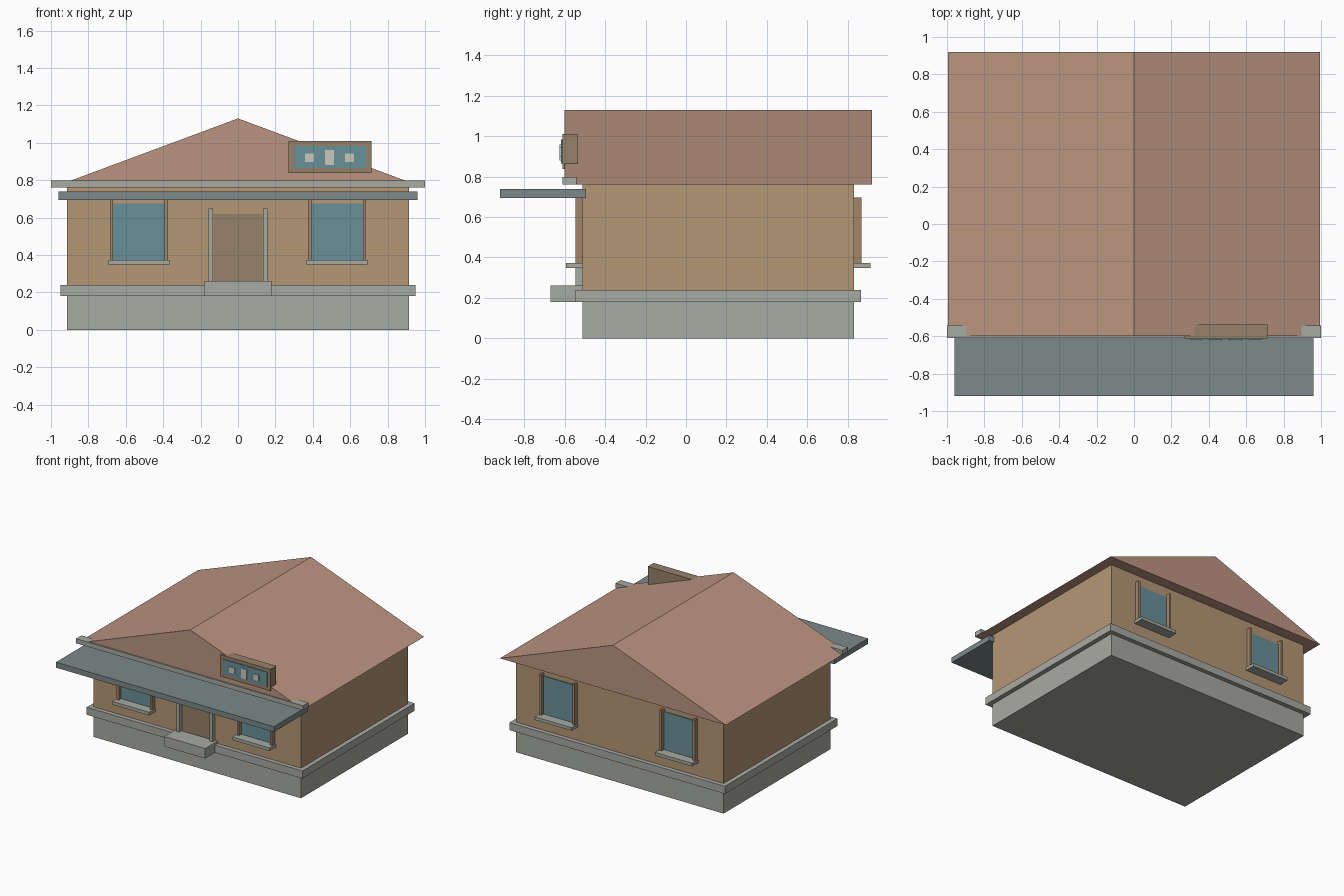
import bpy, bmesh

if "Cube" in bpy.data.objects:
    bpy.data.objects.remove(bpy.data.objects["Cube"])


def material(name, rgb):
    m = bpy.data.materials.new(name)
    m.diffuse_color = (*rgb, 1)
    m.use_nodes = True
    m.node_tree.nodes["Principled BSDF"].inputs["Base Color"].default_value = m.diffuse_color
    return m


WALL = material("tan_wall", (0.46, 0.31, 0.18))
ROOF = material("terracotta", (0.50, 0.30, 0.22))
STONE = material("pale_stone", (0.39, 0.40, 0.36))
SLATE = material("blue_slate", (0.20, 0.25, 0.25))
WOOD = material("brown_wood", (0.30, 0.22, 0.14))
TRIM = material("window_trim", (0.37, 0.24, 0.14))
GLASS = material("teal_glass", (0.14, 0.28, 0.32))
CREAM = material("cream", (0.60, 0.58, 0.50))


def finish(name, bm, mat):
    bmesh.ops.recalc_face_normals(bm, faces=bm.faces)
    me = bpy.data.meshes.new(name)
    bm.to_mesh(me)
    bm.free()
    me.materials.append(mat)
    ob = bpy.data.objects.new(name, me)
    bpy.context.collection.objects.link(ob)
    return ob


def box(name, x, y, z, mat):
    """Box from (min, max) ranges on each axis."""
    bm = bmesh.new()
    bmesh.ops.create_cube(bm, size=1)
    for v in bm.verts:
        v.co = [(a + b) / 2 + c * (b - a) for c, (a, b) in zip(v.co, (x, y, z))]
    return finish(name, bm, mat)


W, FRONT, BACK = 0.914, -0.512, 0.832

# Body of the house
box("foundation", (-W, W), (FRONT, BACK), (0, 0.18), STONE)
box("base_ledge", (-0.95, 0.95), (-0.547, 0.867), (0.18, 0.24), STONE)
box("walls", (-W, W), (FRONT, BACK), (0.24, 0.76), WALL)

# Gable roof: triangle profile extruded front to back
bm = bmesh.new()
tri = bm.faces.new([bm.verts.new((x, -0.60, z))
                    for x, z in ((-0.995, 0.76), (0.995, 0.76), (0, 1.13))])
ext = bmesh.ops.extrude_face_region(bm, geom=[tri], use_keep_orig=True)
bmesh.ops.translate(bm, vec=(0, 1.52, 0),
                    verts=[g for g in ext["geom"] if isinstance(g, bmesh.types.BMVert)])
finish("gable_roof", bm, ROOF)

# Front eave beam and porch canopy
box("eave_beam", (-1, 1), (-0.61, -0.543), (0.76, 0.797), STONE)
box("porch_canopy", (-0.96, 0.96), (-0.92, -0.495), (0.695, 0.738), SLATE)

# Door, its posts and the step
box("door", (-0.13, 0.13), (-0.52, -0.50), (0.24, 0.62), WOOD)
for side, s in (("left", -1), ("right", 1)):
    xs = sorted((s * 0.133, s * 0.158))
    box(f"door_post_{side}", xs, (-0.547, -0.50), (0.24, 0.648), STONE)
box("door_step", (-0.18, 0.18), (-0.67, -0.50), (0.18, 0.26), STONE)


# Windows: two on the front wall, two on the back wall
def window(name, cx, wall, out):
    def depth(d):
        return sorted((wall - out * 0.01, wall + out * d))
    box(name + "_glass", (cx - 0.14, cx + 0.14), depth(0.007), (0.37, 0.675), GLASS)
    for side, s in (("left", -1), ("right", 1)):
        xs = sorted((cx + s * 0.137, cx + s * 0.155))
        box(f"{name}_jamb_{side}", xs, depth(0.036), (0.37, 0.697), TRIM)
    box(name + "_sill", (cx - 0.163, cx + 0.163), depth(0.082), (0.348, 0.373), STONE)


for wall_name, wall, out in (("front", FRONT, -1), ("back", BACK, 1)):
    for side, s in (("left", -1), ("right", 1)):
        window(f"{wall_name}_window_{side}", s * 0.53, wall, out)

# Framed panel on the front gable with three small raised blocks
box("gable_panel_frame", (0.27, 0.713), (-0.611, -0.537), (0.838, 1.01), WOOD)
box("gable_panel", (0.30, 0.687), (-0.618, -0.60), (0.865, 0.983), GLASS)
for i, h in enumerate((0.023, 0.04, 0.023)):
    cx = 0.383 + i * 0.107
    box(f"panel_block_{i + 1}", (cx - 0.024, cx + 0.024), (-0.626, -0.61),
        (0.92 - h, 0.92 + h), CREAM)
